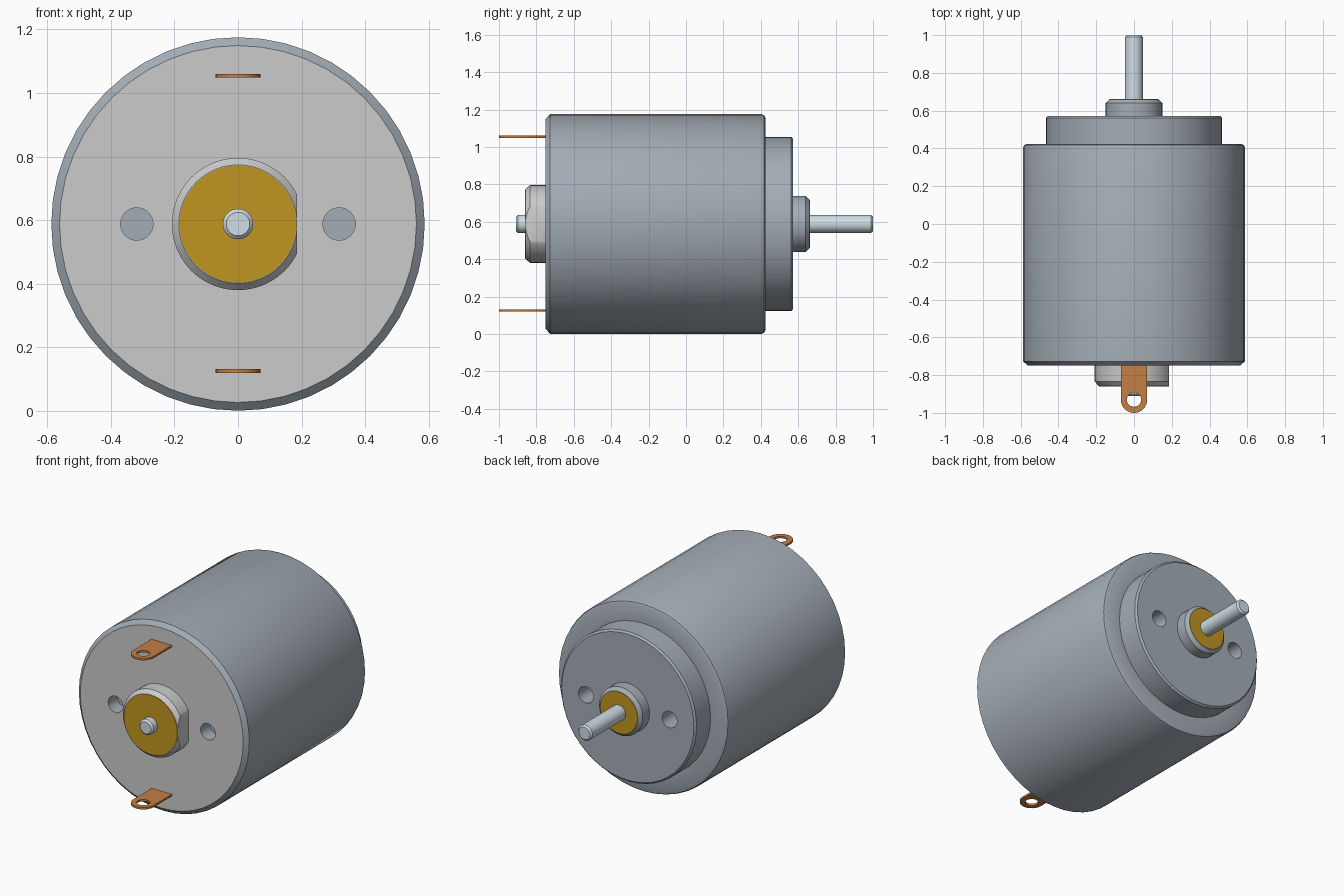
import bpy, bmesh, math

if "Cube" in bpy.data.objects:
    bpy.data.objects.remove(bpy.data.objects["Cube"])

CZ = 0.588      # height of the motor axis
SIDES = 48


def material(name, rgb):
    m = bpy.data.materials.new(name)
    m.diffuse_color = (*rgb, 1)
    m.use_nodes = True
    m.node_tree.nodes["Principled BSDF"].inputs["Base Color"].default_value = m.diffuse_color
    return m


STEEL = material("can_steel", (0.37, 0.42, 0.47))
PLATE = material("plate_grey", (0.8, 0.8, 0.8))
BRASS = material("brass", (0.53, 0.30, 0.015))
COPPER = material("copper", (0.56, 0.21, 0.06))
SHAFT = material("shaft_steel", (0.62, 0.72, 0.78))


def link(name, mesh, mats):
    ob = bpy.data.objects.new(name, mesh)
    bpy.context.collection.objects.link(ob)
    for m in mats:
        mesh.materials.append(m)
    return ob


def lathe(name, profile, mats, x=0, sides=SIDES, flat_x=None, index=0):
    """Revolve (radius, y) points about the motor axis, with both ends capped."""
    bm = bmesh.new()
    rings = []
    for r, y in profile:
        rings.append([bm.verts.new((x + r * math.cos(a), y, CZ + r * math.sin(a)))
                      for a in (2 * math.pi * i / sides for i in range(sides))])
    for a, b in zip(rings, rings[1:]):
        for i in range(sides):
            j = (i + 1) % sides
            bm.faces.new((a[i], a[j], b[j], b[i]))
    bm.faces.new(rings[0])
    bm.faces.new(rings[-1])
    if flat_x is not None:
        bmesh.ops.bisect_plane(bm, geom=bm.verts[:] + bm.edges[:] + bm.faces[:],
                               plane_co=(flat_x, 0, 0), plane_no=(1, 0, 0), clear_outer=True)
        bmesh.ops.holes_fill(bm, edges=[e for e in bm.edges if e.is_boundary])
    for f in bm.faces:
        f.material_index = index
    bmesh.ops.recalc_face_normals(bm, faces=bm.faces[:])
    mesh = bpy.data.meshes.new(name)
    bm.to_mesh(mesh)
    bm.free()
    return link(name, mesh, mats)


def drill(ob, x, y0, y1):
    """Cut a mirrored pair of round holes and bake the result."""
    mats = list(ob.data.materials)
    cutters = []
    for s in (-1, 1):
        c = lathe("hole_cutter", [(0.051, y0), (0.051, y1)], mats, s * x, 32, index=len(mats) - 1)
        c.hide_render = True
        mod = ob.modifiers.new("hole", 'BOOLEAN')
        mod.operation, mod.solver, mod.object = 'DIFFERENCE', 'EXACT', c
        cutters.append(c)
    dg = bpy.context.evaluated_depsgraph_get()
    mesh = bpy.data.meshes.new_from_object(ob.evaluated_get(dg))
    ob.modifiers.clear()
    ob.data = mesh
    for c in cutters:
        bpy.data.objects.remove(c)


# Can with stepped rear end
can = lathe("can", [(0.558, -0.66), (0.561, -0.75), (0.587, -0.727), (0.587, 0.405),
                    (0.582, 0.418), (0.568, 0.424), (0.466, 0.424), (0.466, 0.562),
                    (0.455, 0.573)], [STEEL])
drill(can, 0.288, 0.45, 0.7)

# Front end plate
plate = lathe("end_plate", [(0.561, -0.66), (0.561, -0.75)], [PLATE, STEEL])
drill(plate, 0.318, -0.62, -0.8)

# Front bearing housing with one flat side, and its brass bush
lathe("front_bearing_housing", [(0.208, -0.74), (0.208, -0.834), (0.186, -0.858)],
      [PLATE], flat_x=0.185)
lathe("front_bush", [(0.184, -0.82), (0.184, -0.86)], [BRASS])

# Rear bearing housing and brass bush
lathe("rear_bearing_housing", [(0.15, 0.56), (0.15, 0.64), (0.13, 0.66)], [STEEL])
lathe("rear_bush", [(0.129, 0.64), (0.129, 0.662)], [BRASS])

# Shaft through both ends
lathe("shaft", [(0.037, -0.91), (0.048, -0.899), (0.048, 0.989), (0.038, 1.0)], [SHAFT], sides=32)

# Shade everything turned on the lathe smooth, keeping sharp edges
for ob in bpy.context.collection.objects:
    ob.select_set(True)
    bpy.context.view_layer.objects.active = ob
bpy.ops.object.shade_smooth_by_angle(angle=math.radians(30))


# Solder terminals: rounded tabs with an eyelet
def arc(r, a0, a1, n):
    return [(r * math.cos(a0 + (a1 - a0) * i / n), -0.93 + r * math.sin(a0 + (a1 - a0) * i / n))
            for i in range(n + 1)]


def terminal(name, z):
    cu = bpy.data.curves.new(name, 'CURVE')
    cu.dimensions, cu.fill_mode, cu.extrude = '2D', 'BOTH', 0.006
    outline = [(0.07, -0.73), (-0.07, -0.73)] + arc(0.07, math.pi, 2 * math.pi, 16)
    for pts in (outline, arc(0.038, 0, 2 * math.pi, 24)[:-1]):
        sp = cu.splines.new('POLY')
        sp.points.add(len(pts) - 1)
        for p, (x, y) in zip(sp.points, pts):
            p.co = (x, y, 0, 1)
        sp.use_cyclic_u = True
    tmp = bpy.data.objects.new("tmp", cu)
    bpy.context.collection.objects.link(tmp)
    dg = bpy.context.evaluated_depsgraph_get()
    mesh = bpy.data.meshes.new_from_object(tmp.evaluated_get(dg))
    bpy.data.objects.remove(tmp)
    mesh.materials.clear()
    link(name, mesh, [COPPER]).location.z = z


terminal("upper_terminal", CZ + 0.466)
terminal("lower_terminal", CZ - 0.462)
